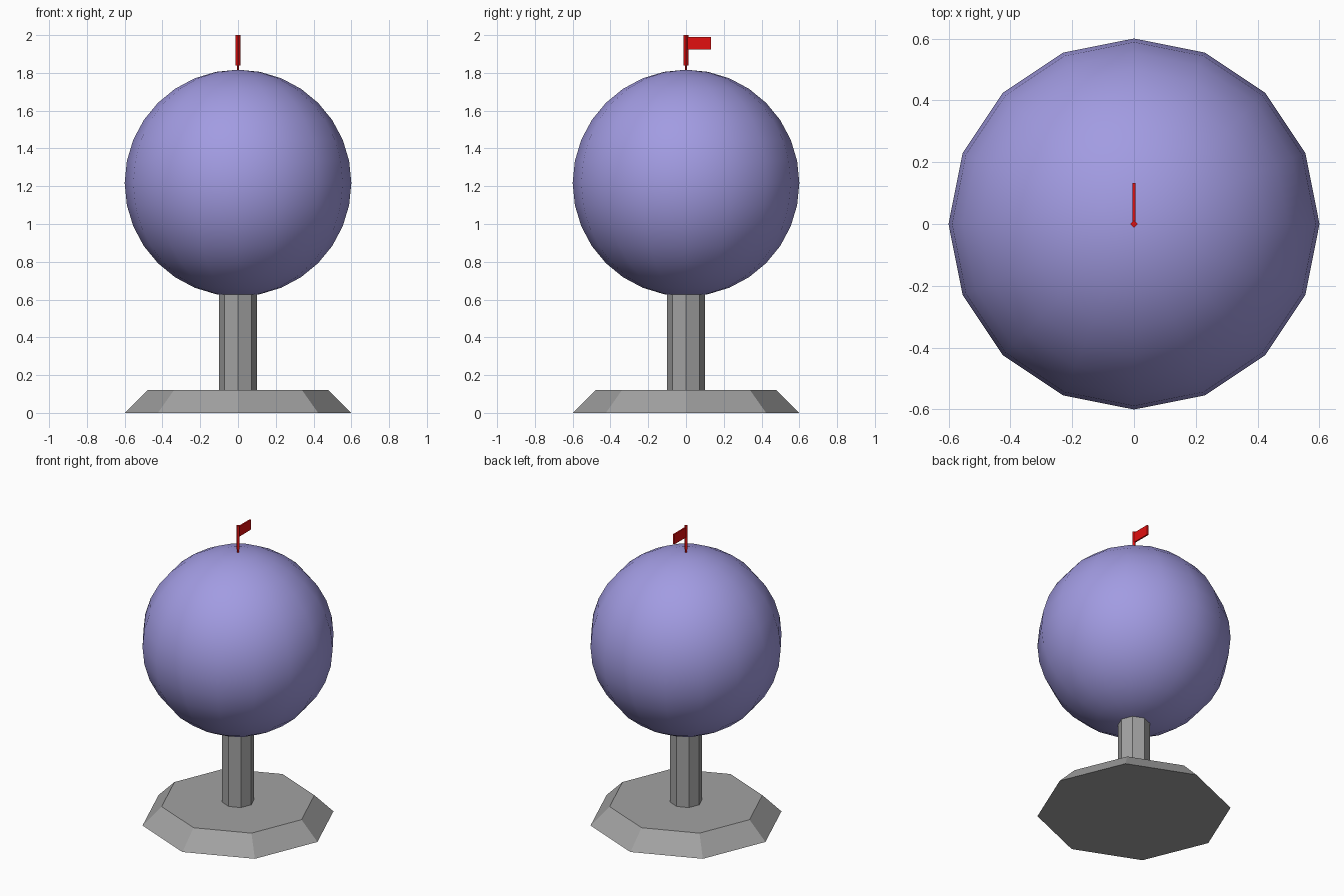
import bpy
from math import pi

cube = bpy.data.objects.get("Cube")
if cube:
    bpy.data.objects.remove(cube, do_unlink=True)


def material(name, rgb):
    mat = bpy.data.materials.new(name)
    mat.use_nodes = True
    mat.diffuse_color = (*rgb, 1)
    mat.node_tree.nodes["Principled BSDF"].inputs["Base Color"].default_value = (*rgb, 1)
    return mat


grey = material("stone grey", (0.36, 0.36, 0.36))
violet = material("soft violet", (0.36, 0.33, 0.76))
red = material("flag red", (0.76, 0.005, 0.005))


def finish(name, mat):
    obj = bpy.context.object
    obj.name = obj.data.name = name
    obj.data.materials.append(mat)
    return obj


def prism(name, mat, sides, r_low, r_top, low, top):
    """Straight or tapered column with a corner on each axis."""
    bpy.ops.mesh.primitive_cone_add(vertices=sides, radius1=r_low, radius2=r_top,
                                    depth=top - low, location=(0, 0, (low + top) / 2))
    return finish(name, mat)


# Eight-sided foot and column
prism("base", grey, 8, 0.6, 0.48, 0, 0.12)
prism("column", grey, 8, 0.1, 0.1, 0.12, 0.64)

# Smooth globe
bpy.ops.mesh.primitive_uv_sphere_add(segments=16, ring_count=16, radius=0.6,
                                     location=(0, 0, 1.217))
finish("globe", violet)
bpy.ops.object.shade_smooth()

# Flagpole on a thin pin
prism("pole_pin", red, 4, 0.006, 0.006, 1.8, 1.845)
prism("flagpole", red, 4, 0.012, 0.012, 1.84, 2.0)

# Flag pointing to the back
bpy.ops.mesh.primitive_cube_add(size=1, location=(0, 0.066, 1.957))
flag = finish("flag", red)
flag.scale = (0.01, 0.132, 0.068)
